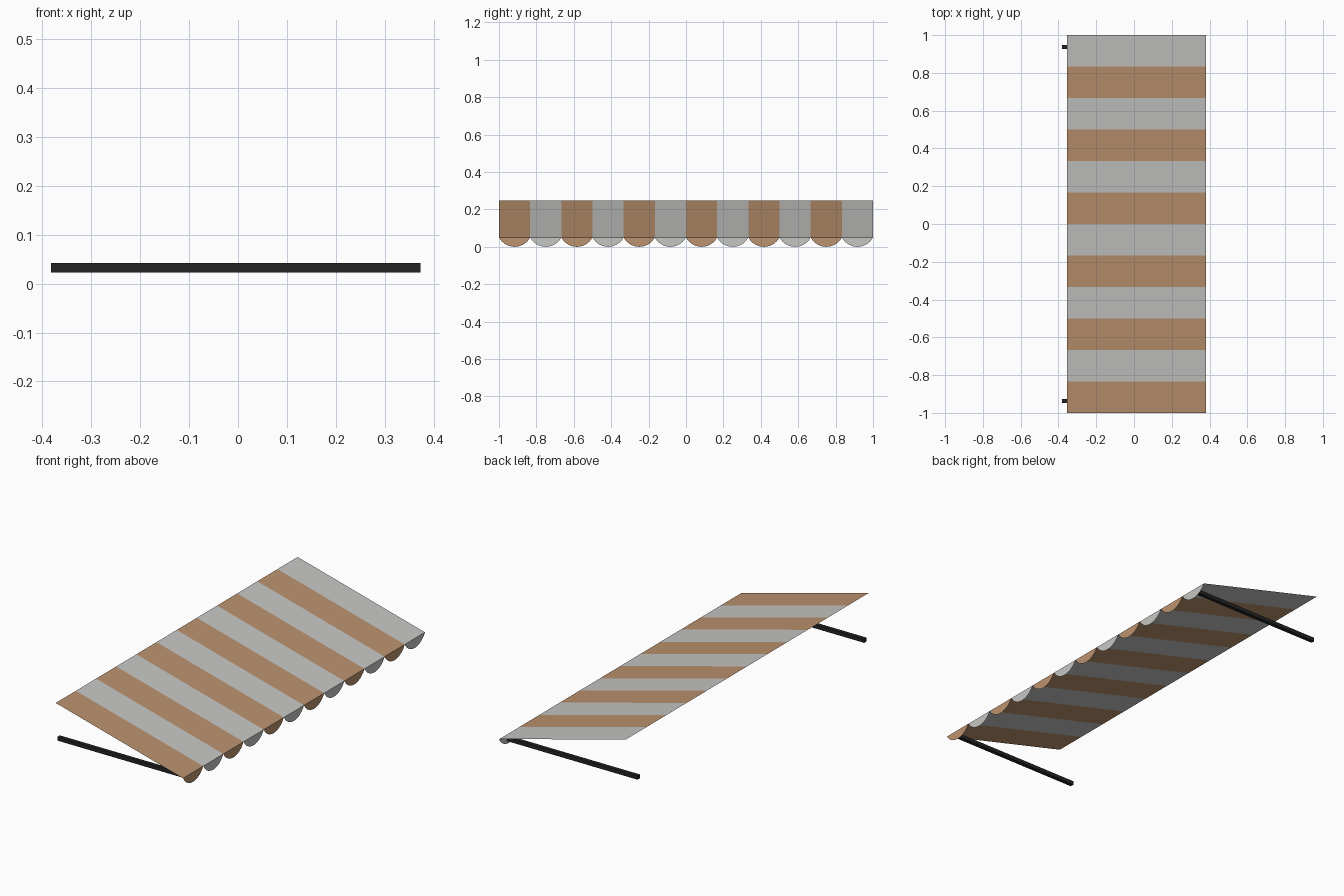
import bpy, bmesh, math

if "Cube" in bpy.data.objects:
    bpy.data.objects.remove(bpy.data.objects["Cube"])

STRIPES = 12
WIDTH = 2.0 / STRIPES
BACK = (-0.355, 0.247)      # x, z of the wall edge
FRONT = (0.382, 0.05)       # x, z of the hanging edge


def material(name, rgb):
    m = bpy.data.materials.new(name)
    m.diffuse_color = (*rgb, 1)
    m.use_nodes = True
    m.node_tree.nodes["Principled BSDF"].inputs["Base Color"].default_value = m.diffuse_color
    return m


tan = material("tan cloth", (0.50, 0.29, 0.157))
grey = material("light grey cloth", (0.565, 0.565, 0.555))
black = material("black metal", (0.017, 0.017, 0.017))


def finish(name, bm, mats):
    me = bpy.data.meshes.new(name)
    bm.to_mesh(me)
    bm.free()
    for m in mats:
        me.materials.append(m)
    ob = bpy.data.objects.new(name, me)
    bpy.context.collection.objects.link(ob)
    return ob


def stripe_faces(name, outline):
    """One face per stripe; outline(y0, y1) gives its corners."""
    bm = bmesh.new()
    for i in range(STRIPES):
        y0 = -1 + i * WIDTH
        f = bm.faces.new([bm.verts.new(p) for p in outline(y0, y0 + WIDTH)])
        f.material_index = i % 2
    bmesh.ops.remove_doubles(bm, verts=bm.verts, dist=1e-5)
    return finish(name, bm, (tan, grey))


# Sloping striped cloth sheet
def slope(y0, y1):
    return [(BACK[0], y0, BACK[1]), (FRONT[0], y0, FRONT[1]),
            (FRONT[0], y1, FRONT[1]), (BACK[0], y1, BACK[1])]


# Rounded flap hanging from the front edge (circular arc)
def scallop(y0, y1, n=14):
    half, sag = (y1 - y0) / 2, FRONT[1]
    r = (half * half + sag * sag) / (2 * sag)
    a = math.asin(half / r)
    pts = []
    for k in range(n + 1):
        t = -a + 2 * a * k / n
        pts.append((FRONT[0], y0 + half + r * math.sin(t), r - r * math.cos(t)))
    return pts


stripe_faces("canopy", slope)
stripe_faces("scalloped_valance", scallop)

# Two level support arms
for side, y in (("left", -0.937), ("right", 0.937)):
    bm = bmesh.new()
    bmesh.ops.create_cube(bm, size=1)
    for v in bm.verts:
        v.co = (v.co.x * 0.755 - 0.0045, v.co.y * 0.02 + y, v.co.z * 0.02 + 0.0325)
    finish(side + "_support_arm", bm, (black,))
